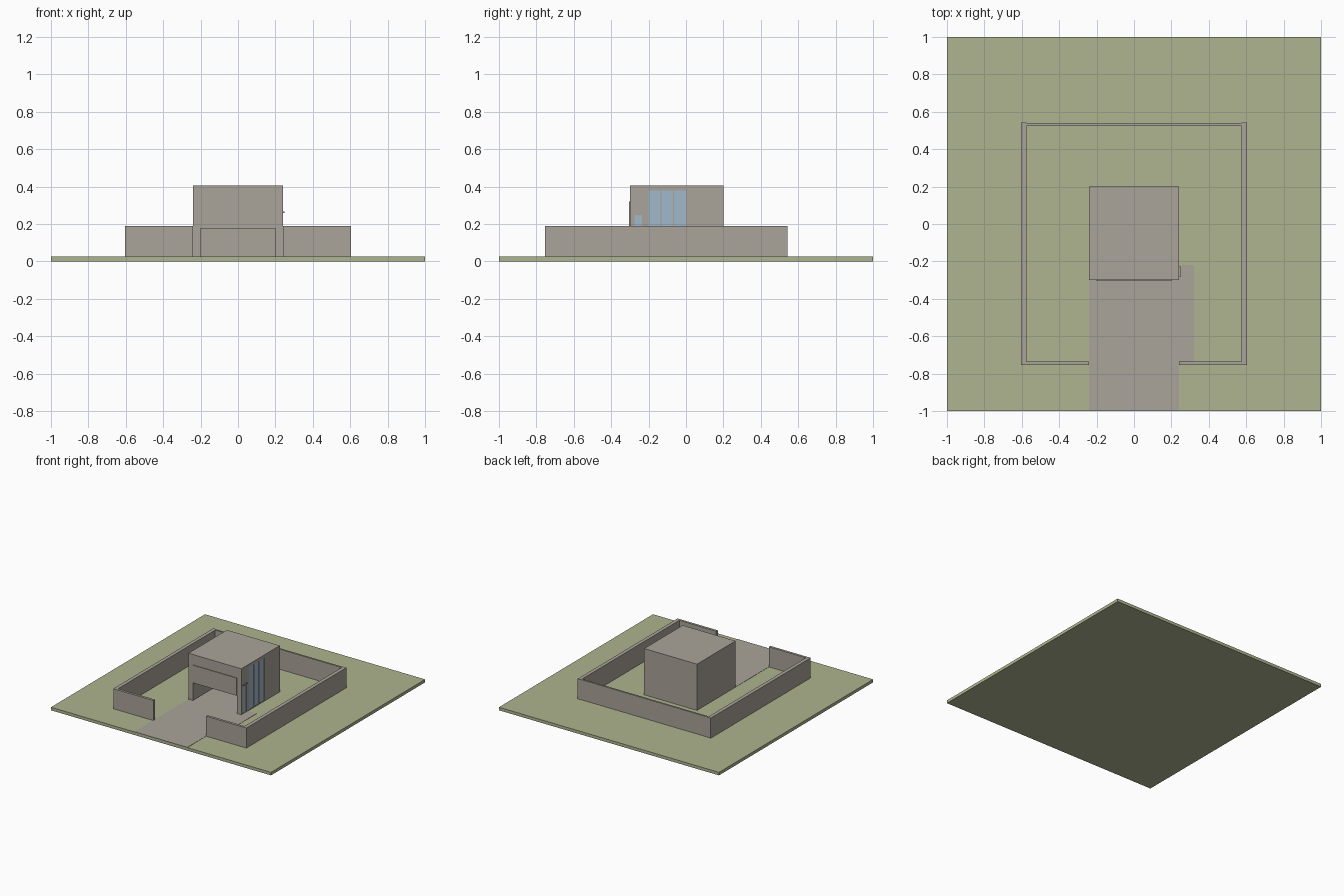
import bpy
import bmesh

if "Cube" in bpy.data.objects:
    bpy.data.objects.remove(bpy.data.objects["Cube"])


def material(name, rgb):
    m = bpy.data.materials.new(name)
    m.diffuse_color = (*rgb, 1)
    m.use_nodes = True
    m.node_tree.nodes["Principled BSDF"].inputs["Base Color"].default_value = m.diffuse_color
    return m


STONE = material("warm grey stone", (0.402, 0.366, 0.319))
GRASS = material("grass green", (0.42, 0.462, 0.275))
GLASS = material("pale blue glass", (0.352, 0.479, 0.604))


def box(name, x, y, z, mat):
    """Box from (min, max) ranges on each axis."""
    bm = bmesh.new()
    bmesh.ops.create_cube(bm, size=1)
    for v in bm.verts:
        v.co = [r[0] if c < 0 else r[1] for c, r in zip(v.co, (x, y, z))]
    me = bpy.data.meshes.new(name)
    bm.to_mesh(me)
    bm.free()
    me.materials.append(mat)
    ob = bpy.data.objects.new(name, me)
    bpy.context.collection.objects.link(ob)
    return ob


def cut(ob, x, y, z):
    """Subtract a box from an object and remove the cutter."""
    c = box("cutter", x, y, z, STONE)
    c.hide_render = True
    mod = ob.modifiers.new("cut", 'BOOLEAN')
    mod.operation = 'DIFFERENCE'
    mod.solver = 'EXACT'
    mod.object = c
    bpy.context.view_layer.objects.active = ob
    bpy.ops.object.modifier_apply(modifier=mod.name)
    bpy.data.objects.remove(c)


G = 0.025  # lawn height

# Lawn and paving
box("lawn", (-1, 1), (-1, 1), (0, G), GRASS)
box("driveway", (-0.24, 0.24), (-1, -0.3), (G - 0.005, G + 0.002), STONE)
box("garage_floor", (-0.2, 0.2), (-0.3, 0.16), (G - 0.005, G + 0.002), STONE)
box("side_path", (0.24, 0.32), (-0.735, -0.22), (G - 0.005, G + 0.002), STONE)

# Boundary walls
H = (G, 0.19)
box("back_wall", (-0.577, 0.577), (0.525, 0.54), H, STONE)
for side, s in (("left", -1), ("right", 1)):
    span = lambda a, b: tuple(sorted((s * a, s * b)))
    box(side + "_wall", span(0.575, 0.605), (-0.755, 0.543), H, STONE)
    box(side + "_front_wall", span(0.24, 0.577), (-0.755, -0.735), H, STONE)

# House shell: hollow room with a wide garage opening at the front
house = box("house_shell", (-0.24, 0.24), (-0.3, 0.2), (G, 0.405), STONE)
cut(house, (-0.2, 0.2), (-0.26, 0.16), (G - 0.02, 0.365))
cut(house, (-0.2, 0.2), (-0.35, -0.2), (G - 0.02, 0.32))

# Half-raised garage door
box("garage_door", (-0.2, 0.2), (-0.305, -0.295), (0.175, 0.32), STONE)

# Tall three-pane window and small door glass, slightly recessed in the right wall
panes = [(-0.2 + i * 0.0685, -0.2 + i * 0.0685 + 0.063, G + 0.005, 0.38) for i in range(3)]
panes.append((-0.275, -0.235, G + 0.005, 0.247))
for i, (y0, y1, z0, z1) in enumerate(panes):
    cut(house, (0.234, 0.26), (y0, y1), (z0, z1))
    box(f"glass_pane_{i + 1}", (0.233, 0.236), (y0, y1), (z0, z1), GLASS)

# Thin canopy above the side door
box("door_canopy", (0.238, 0.248), (-0.284, -0.226), (0.259, 0.266), STONE)
